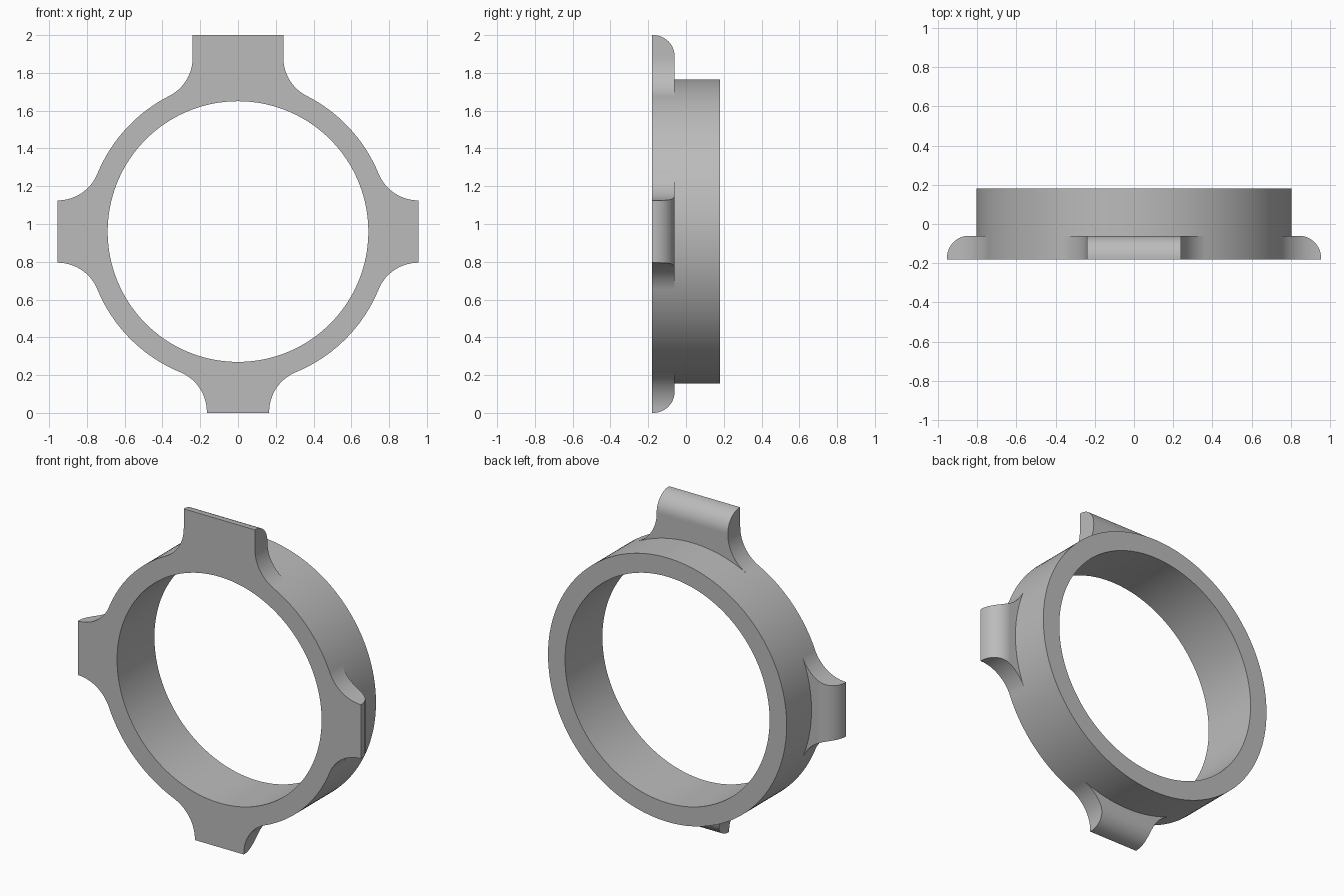
import bpy
import bmesh
from math import sin, cos, pi, sqrt, radians
from mathutils import Vector

cube = bpy.data.objects.get("Cube")
if cube:
    bpy.data.objects.remove(cube, do_unlink=True)

CENTRE_Z = 0.96
OUTER, INNER = 0.805, 0.69
FRONT, BACK = -0.18, 0.18
TAB_BACK = -0.06
FILLET = 0.2275      # concave fillet between tab sides and ring
ROUND = 0.113        # rounded rear edge at each tab tip

grey = bpy.data.materials.new("plain grey")
grey.use_nodes = True
colour = (0.5, 0.5, 0.5, 1)
grey.diffuse_color = colour
grey.node_tree.nodes["Principled BSDF"].inputs["Base Color"].default_value = colour


def finish(bm, name):
    bmesh.ops.recalc_face_normals(bm, faces=bm.faces)
    mesh = bpy.data.meshes.new(name)
    bm.to_mesh(mesh)
    bm.free()
    mesh.materials.append(grey)
    obj = bpy.data.objects.new(name, mesh)
    bpy.context.collection.objects.link(obj)
    bpy.ops.object.select_all(action="DESELECT")
    obj.select_set(True)
    bpy.context.view_layer.objects.active = obj
    bpy.ops.object.shade_smooth_by_angle(angle=radians(30))
    return obj


def skin(bm, sections, closed):
    """Join a row of four-cornered sections with quads."""
    rows = [[bm.verts.new(p) for p in s] for s in sections]
    pairs = list(zip(rows, rows[1:]))
    if closed:
        pairs.append((rows[-1], rows[0]))
    else:
        bm.faces.new(rows[0])
        bm.faces.new(rows[-1])
    for a, b in pairs:
        for i in range(4):
            j = (i + 1) % 4
            bm.faces.new((a[i], a[j], b[j], b[i]))


def make_ring(segments=160):
    corners = [(OUTER, FRONT), (OUTER, BACK), (INNER, BACK), (INNER, FRONT)]
    sections = []
    for k in range(segments):
        a = 2 * pi * k / segments
        sections.append([(r * cos(a), y, CENTRE_Z + r * sin(a)) for r, y in corners])
    bm = bmesh.new()
    skin(bm, sections, True)
    finish(bm, "ring_body")


def make_tab(name, half, tip, angle):
    # fillet circle touches both the tab side and the outer ring
    reach = OUTER + FILLET
    side = half + FILLET
    mid = sqrt(reach ** 2 - side ** 2)
    start = mid * OUTER / reach

    def width(r):
        if r < start:
            return half + 0.06
        if r >= mid:
            return half
        return side - sqrt(max(FILLET ** 2 - (mid - r) ** 2, 0))

    def rear(r):
        d = max(r - (tip - ROUND), 0)
        return TAB_BACK - ROUND + sqrt(max(ROUND ** 2 - d ** 2, 0))

    # stations follow both curves evenly
    steps = 16
    stations = {0.7, start, tip}
    stations |= {mid - (mid - start) * cos(pi / 2 * k / steps) for k in range(steps + 1)}
    stations |= {mid - (mid - start) * k / steps for k in range(steps)}
    stations |= {tip - ROUND + ROUND * sin(pi / 2 * k / steps) for k in range(steps)}
    rows = []
    for r in sorted(stations):
        if r <= tip and (not rows or r - rows[-1] > 1e-5):
            rows.append(r)

    out = Vector((cos(angle), 0, sin(angle)))
    across = Vector((-sin(angle), 0, cos(angle)))
    sections = []
    for r in rows:
        w = width(r)
        base = out * r + Vector((0, 0, CENTRE_Z))
        sections.append([base + across * s * w + Vector((0, y, 0))
                         for s, y in ((-1, FRONT), (1, FRONT), (1, rear(r)), (-1, rear(r)))])
    bm = bmesh.new()
    skin(bm, sections, False)
    finish(bm, name)


make_ring()
make_tab("top_tab", 0.24, 1.04, pi / 2)
make_tab("bottom_tab", 0.165, 0.96, -pi / 2)
make_tab("left_tab", 0.165, 0.955, 0)
make_tab("right_tab", 0.165, 0.955, pi)
